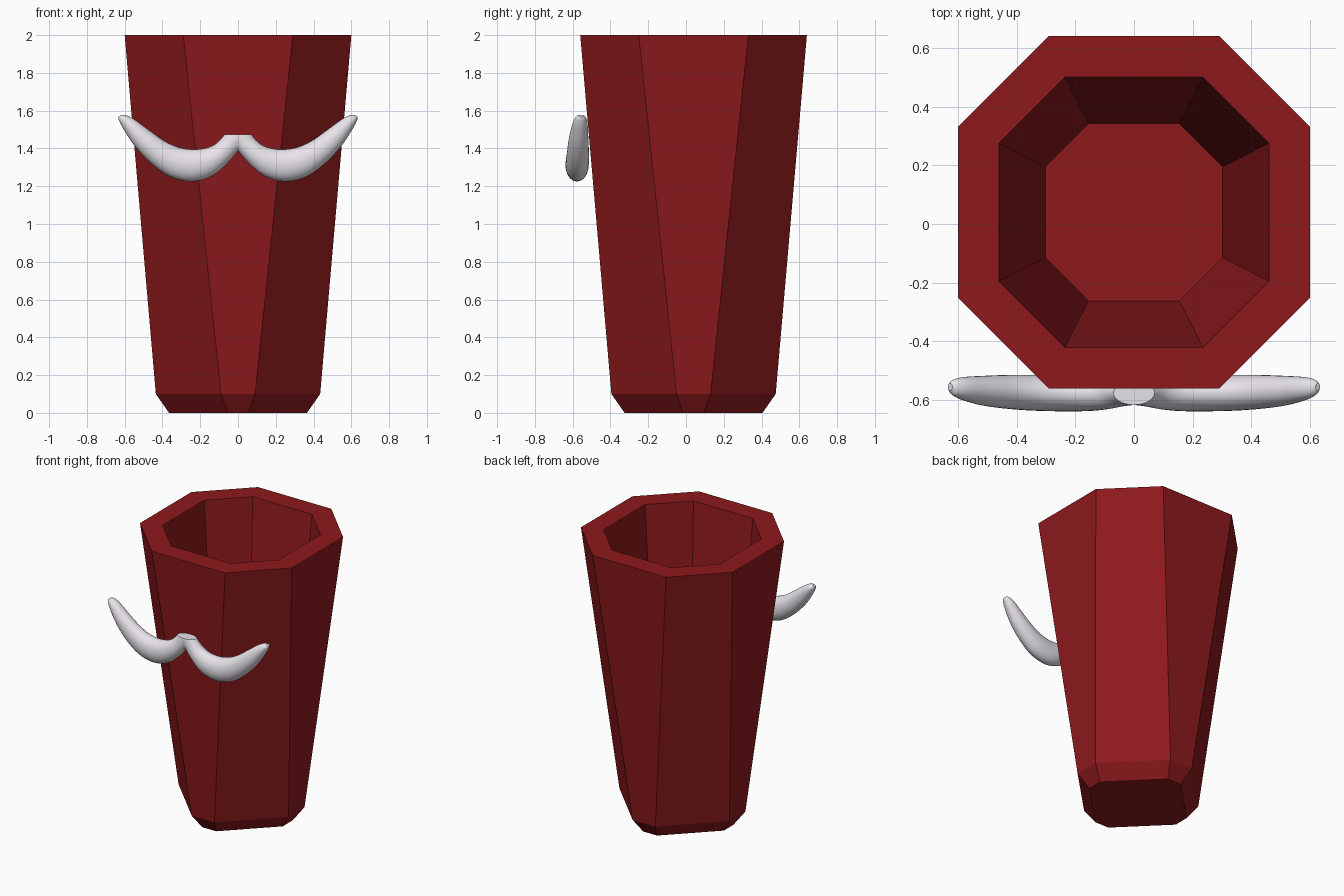
import bpy, bmesh, math
from mathutils import Vector

if "Cube" in bpy.data.objects:
    bpy.data.objects.remove(bpy.data.objects["Cube"])


def loft(name, rings, color):
    """Skin a list of closed rings and cap both ends."""
    bm = bmesh.new()
    rows = [[bm.verts.new(p) for p in r] for r in rings]
    n = len(rows[0])
    for a, b in zip(rows, rows[1:]):
        for i in range(n):
            j = (i + 1) % n
            bm.faces.new((a[i], a[j], b[j], b[i]))
    bm.faces.new(rows[0][::-1])
    bm.faces.new(rows[-1])
    bmesh.ops.recalc_face_normals(bm, faces=bm.faces)
    me = bpy.data.meshes.new(name)
    bm.to_mesh(me)
    bm.free()
    ob = bpy.data.objects.new(name, me)
    bpy.context.collection.objects.link(ob)
    mat = bpy.data.materials.new(name + "_color")
    mat.diffuse_color = color
    mat.use_nodes = True
    mat.node_tree.nodes["Principled BSDF"].inputs["Base Color"].default_value = mat.diffuse_color
    me.materials.append(mat)
    return ob


# Cup: square with cut corners (half width, half flat side, height)
CUP_Y = 0.04


def octagon(h, f, z):
    pts = [(h, -f), (h, f), (f, h), (-f, h), (-h, f), (-h, -f), (-f, -h), (f, -h)]
    return [(x, y + CUP_Y, z) for x, y in pts]


cup_profile = [(0.365, 0.055, 0), (0.435, 0.09, 0.1), (0.6, 0.29, 2),
               (0.46, 0.235, 2), (0.302, 0.155, 0.13)]
loft("cup", [octagon(*p) for p in cup_profile], (0.27, 0.01, 0.012, 1))

# Moustache half: upper x, z, lower x, z, centre y, half depth
stations = [
    (0.07, 1.475, -0.07, 1.475, -0.575, 0.041),
    (0.095, 1.445, -0.01, 1.40, -0.575, 0.046),
    (0.125, 1.42, 0.06, 1.318, -0.577, 0.054),
    (0.17, 1.402, 0.14, 1.253, -0.578, 0.059),
    (0.235, 1.395, 0.245, 1.225, -0.577, 0.061),
    (0.31, 1.405, 0.36, 1.25, -0.575, 0.061),
    (0.39, 1.44, 0.46, 1.32, -0.572, 0.058),
    (0.475, 1.50, 0.545, 1.41, -0.568, 0.051),
    (0.55, 1.555, 0.605, 1.50, -0.561, 0.040),
    (0.592, 1.576, 0.63, 1.548, -0.557, 0.028),
    (0.618, 1.578, 0.634, 1.566, -0.555, 0.012),
]


def smooth_path(pts, steps):
    """Catmull-Rom interpolation of the stations."""
    pts = [Vector(p) for p in pts]
    ext = [pts[0] * 2 - pts[1]] + pts + [pts[-1] * 2 - pts[-2]]
    out = []
    for a, b, c, d in zip(ext, ext[1:], ext[2:], ext[3:]):
        for k in range(steps):
            t = k / steps
            out.append(0.5 * (2 * b + (c - a) * t + (2 * a - 5 * b + 4 * c - d) * t * t
                              + (3 * b - a - 3 * c + d) * t ** 3))
    return out + [pts[-1]]


rings = []
for ux, uz, lx, lz, cy, d in smooth_path(stations, 4):
    ring = []
    for i in range(28):
        a = math.tau * i / 28
        c, s = math.cos(a) / 2, math.sin(a)
        ring.append(((ux + lx) / 2 + (ux - lx) * c, cy + d * s,
                     (uz + lz) / 2 + (uz - lz) * c))
    rings.append(ring)
moustache = loft("moustache", rings, (0.8, 0.77, 0.82, 1))

# Trim at the middle, then mirror
bm = bmesh.new()
bm.from_mesh(moustache.data)
bmesh.ops.bisect_plane(bm, geom=bm.verts[:] + bm.edges[:] + bm.faces[:],
                       plane_co=(0, 0, 0), plane_no=(-1, 0, 0), clear_outer=True)
bm.to_mesh(moustache.data)
bm.free()
mirror = moustache.modifiers.new("mirror", 'MIRROR')
mirror.use_clip = True

bpy.ops.object.select_all(action='DESELECT')
moustache.select_set(True)
bpy.context.view_layer.objects.active = moustache
bpy.ops.object.shade_smooth_by_angle(angle=math.radians(35))
